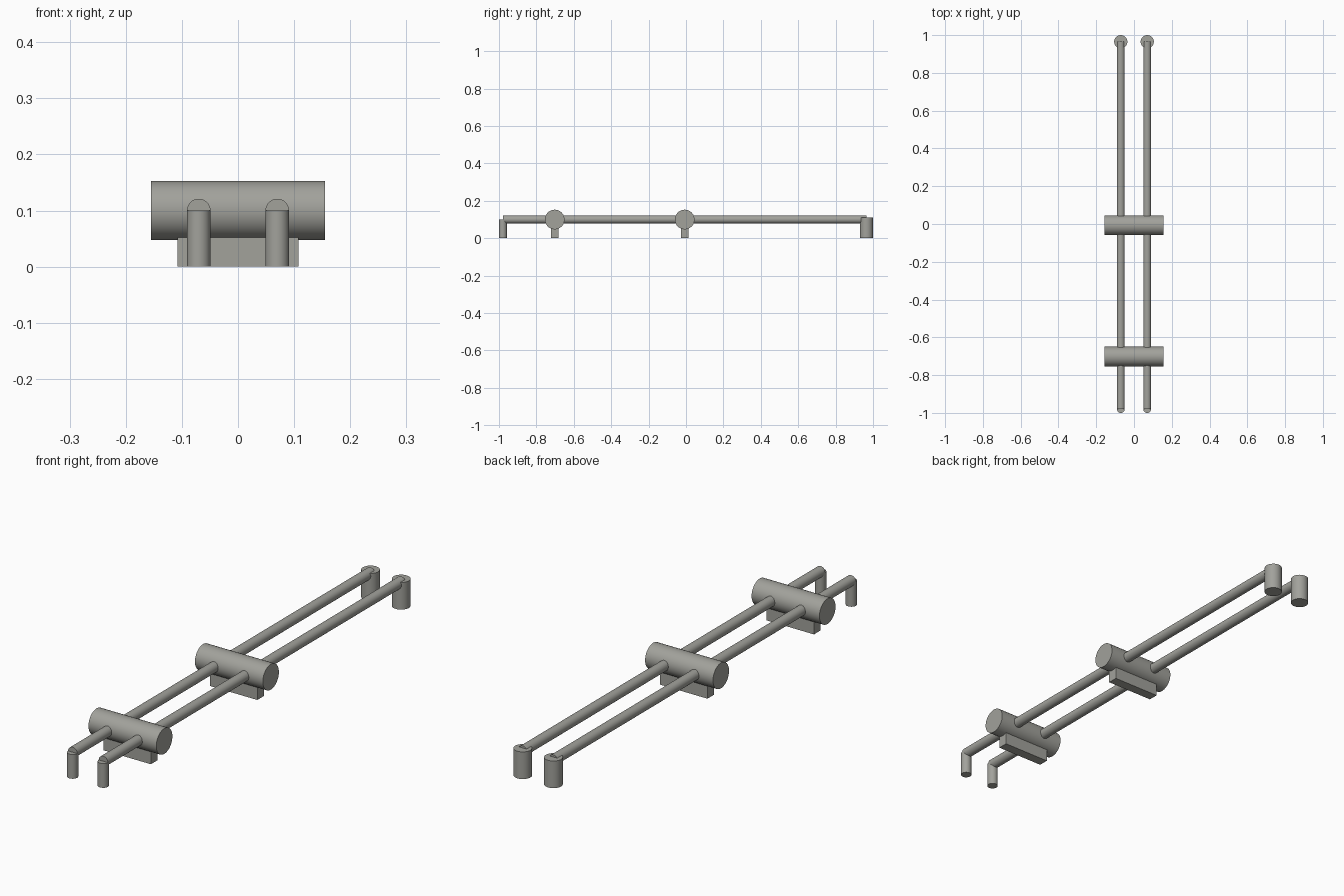
import bpy, math

if "Cube" in bpy.data.objects:
    bpy.data.objects.remove(bpy.data.objects["Cube"])

grey = bpy.data.materials.new("warm_grey")
grey.diffuse_color = (0.36, 0.36, 0.33, 1)
grey.use_nodes = True
grey.node_tree.nodes["Principled BSDF"].inputs["Base Color"].default_value = grey.diffuse_color

ROD_R, ROD_X, AXIS_Z = 0.021, 0.07, 0.10
FRONT_Y, BACK_Y = -0.979, 0.965


def finish(name):
    ob = bpy.context.object
    ob.name = name
    ob.data.materials.append(grey)
    return ob


def cylinder(name, radius, length, loc, rot=(0, 0, 0)):
    bpy.ops.mesh.primitive_cylinder_add(vertices=48, radius=radius, depth=length,
                                        location=loc, rotation=rot)
    bpy.ops.object.shade_smooth_by_angle(angle=math.radians(30))
    return finish(name)


def block(name, size, loc):
    bpy.ops.mesh.primitive_cube_add(size=1, location=loc)
    bpy.context.object.scale = size
    return finish(name)


# Pair of long rods with front legs and thicker back posts
for side, sx in (("left", -1), ("right", 1)):
    x = sx * ROD_X
    cylinder(side + "_rod", ROD_R, BACK_Y - FRONT_Y,
             (x, (BACK_Y + FRONT_Y) / 2, AXIS_Z), (math.pi / 2, 0, 0))
    cylinder(side + "_front_leg", ROD_R, AXIS_Z, (x, FRONT_Y, AXIS_Z / 2))
    cylinder(side + "_back_post", 0.035, 0.112, (x, BACK_Y, 0.056))

# Cross rollers, each on a foot block
for place, y in (("front", -0.702), ("middle", -0.007)):
    cylinder(place + "_roller", 0.0525, 0.31, (0, y, AXIS_Z), (0, math.pi / 2, 0))
    block(place + "_foot_block", (0.216, 0.042, 0.10), (0, y, 0.05))
